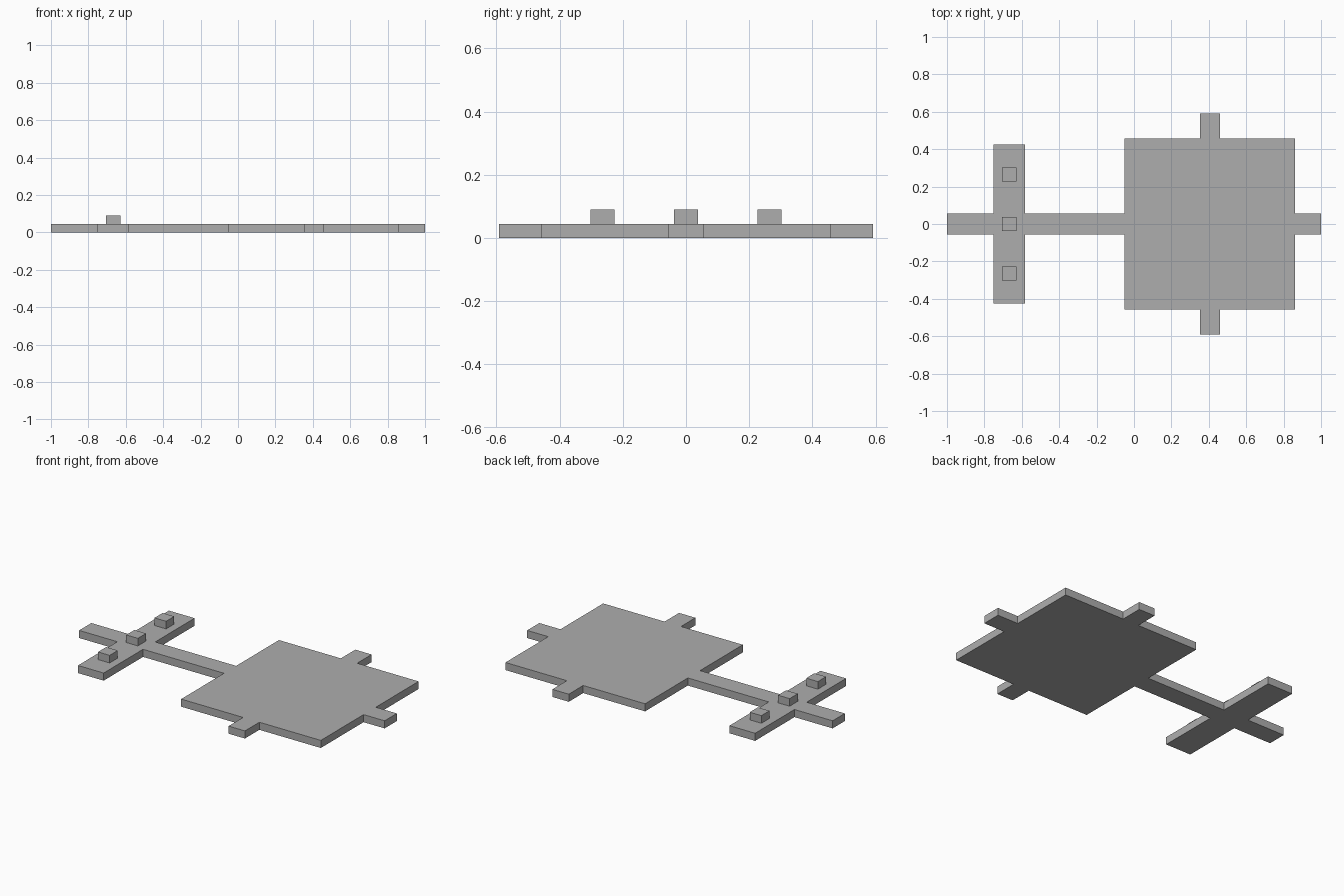
import bpy
import bmesh

cube = bpy.data.objects.get("Cube")
if cube:
    bpy.data.objects.remove(cube, do_unlink=True)

THICKNESS = 0.045

grey = bpy.data.materials.new("plain grey")
grey.use_nodes = True
colour = (0.42, 0.42, 0.42, 1)
grey.diffuse_color = colour
grey.node_tree.nodes["Principled BSDF"].inputs["Base Color"].default_value = colour


def extruded(name, outline, bottom, height):
    """Make a flat-shaded solid from a closed outline."""
    bm = bmesh.new()
    base = bm.faces.new([bm.verts.new((x, y, bottom)) for x, y in outline])
    result = bmesh.ops.extrude_face_region(bm, geom=[base], use_keep_orig=True)
    top = [v for v in result["geom"] if isinstance(v, bmesh.types.BMVert)]
    bmesh.ops.translate(bm, verts=top, vec=(0, 0, height))
    bmesh.ops.recalc_face_normals(bm, faces=bm.faces)
    mesh = bpy.data.meshes.new(name)
    bm.to_mesh(mesh)
    bm.free()
    mesh.materials.append(grey)
    obj = bpy.data.objects.new(name, mesh)
    bpy.context.scene.collection.objects.link(obj)
    return obj


# Floor slab: half outline along the spine, crossbar, square and tabs
SPINE, CROSS, SQUARE, TAB = 0.057, 0.425, 0.457, 0.592
half = [
    (-1, SPINE), (-0.75, SPINE), (-0.75, CROSS), (-0.582, CROSS),
    (-0.582, SPINE), (-0.052, SPINE), (-0.052, SQUARE), (0.353, SQUARE),
    (0.353, TAB), (0.46, TAB), (0.46, SQUARE), (0.862, SQUARE),
    (0.862, SPINE), (1, SPINE),
]
extruded("floor_slab", half + [(x, -y) for x, y in reversed(half)], 0, THICKNESS)

# Three small blocks standing along the crossbar
for name, y in (("front_block", -0.264), ("middle_block", 0), ("back_block", 0.264)):
    x, r = -0.667, 0.038
    square = [(x - r, y - r), (x + r, y - r), (x + r, y + r), (x - r, y + r)]
    extruded(name, square, THICKNESS, THICKNESS)
